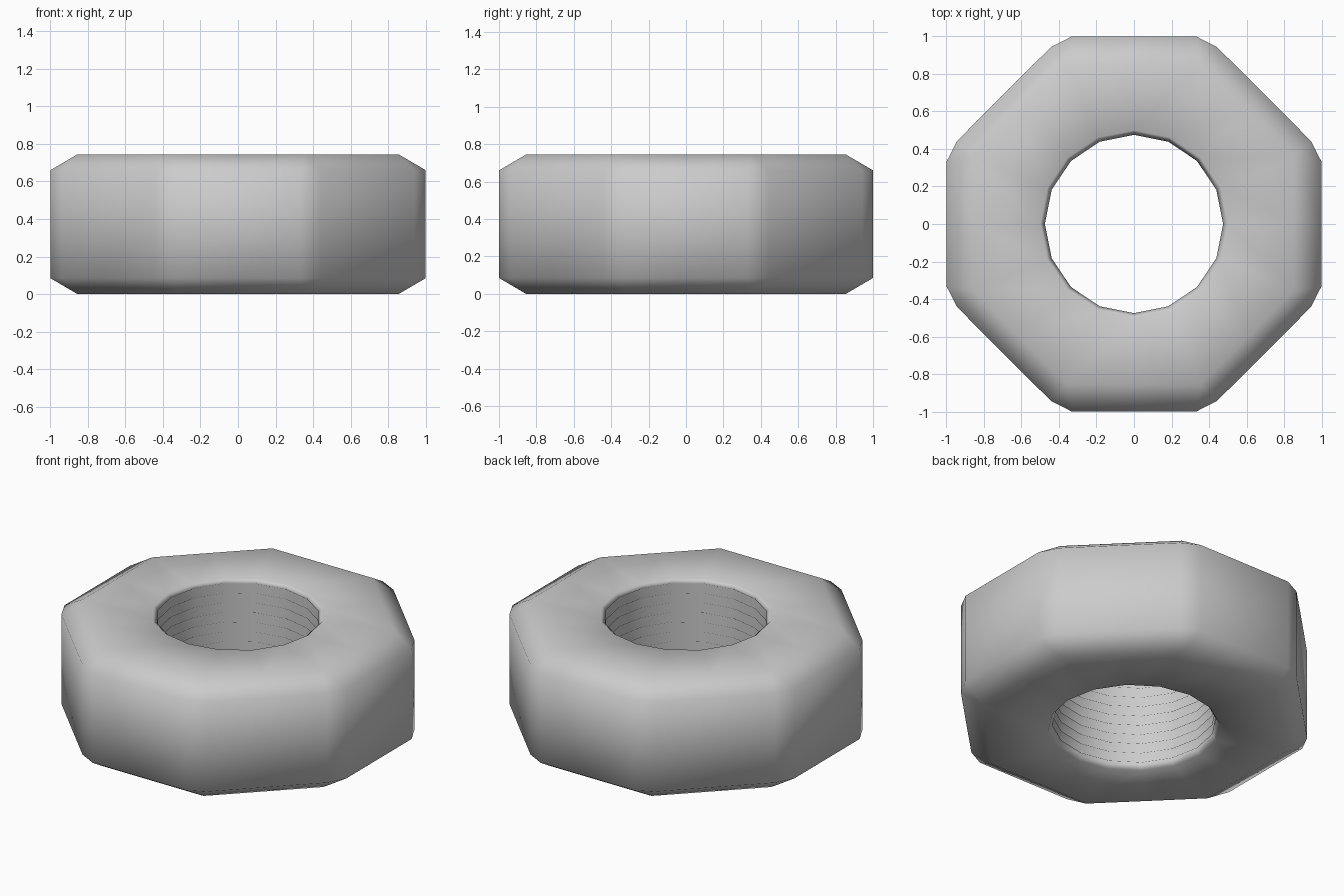
import bpy, bmesh
from math import cos, sin, radians

if "Cube" in bpy.data.objects:
    bpy.data.objects.remove(bpy.data.objects["Cube"])

H = 0.745
PITCHES = 12

# Quarter outlines (x, y): wide body with clipped corners, narrower end face
BODY = [(1, 0), (1, 0.33), (0.942, 0.443), (0.693, 0.693), (0.443, 0.942), (0.33, 1)]
END = [(0.855, 0), (0.855, 0.354), (0.855, 0.354), (0.605, 0.605), (0.354, 0.855), (0.354, 0.855)]


def bore(r):
    """Quarter of a 16-sided circle, doubled points matching the body corners."""
    return [(r * cos(radians(a)), r * sin(radians(a))) for a in (0, 22.5, 22.5, 45, 67.5, 67.5)]


def full_ring(bm, quarter, z):
    """Repeat a quarter outline four times around z."""
    verts, pts = [], quarter
    for _ in range(4):
        verts += [bm.verts.new((x, y, z)) for x, y in pts]
        pts = [(-y, x) for x, y in pts]
    return verts


# Closed loop of sections: outside going up, then thread going down
sections = [(END, 0), (BODY, 0.085), (BODY, H / 2), (BODY, H - 0.085), (END, H), (bore(0.5), H)]
step = H / PITCHES
for i in range(PITCHES):
    z = H - i * step
    sections.append((bore(0.475), z - step * 0.35))
    if i < PITCHES - 1:
        sections.append((bore(0.51), z - step * 0.85))
sections.append((bore(0.5), 0))

bm = bmesh.new()
rings = [full_ring(bm, q, z) for q, z in sections]
n = len(rings[0])
for a, b in zip(rings, rings[1:] + rings[:1]):
    for k in range(n):
        m = (k + 1) % n
        bm.faces.new((a[k], a[m], b[m], b[k]))
bmesh.ops.remove_doubles(bm, verts=bm.verts, dist=0.0005)
bmesh.ops.recalc_face_normals(bm, faces=bm.faces)
for f in bm.faces:
    f.smooth = True

# Octagonal threaded nut
mesh = bpy.data.meshes.new("octagonal_nut")
bm.to_mesh(mesh)
bm.free()
nut = bpy.data.objects.new("octagonal_nut", mesh)
bpy.context.collection.objects.link(nut)
